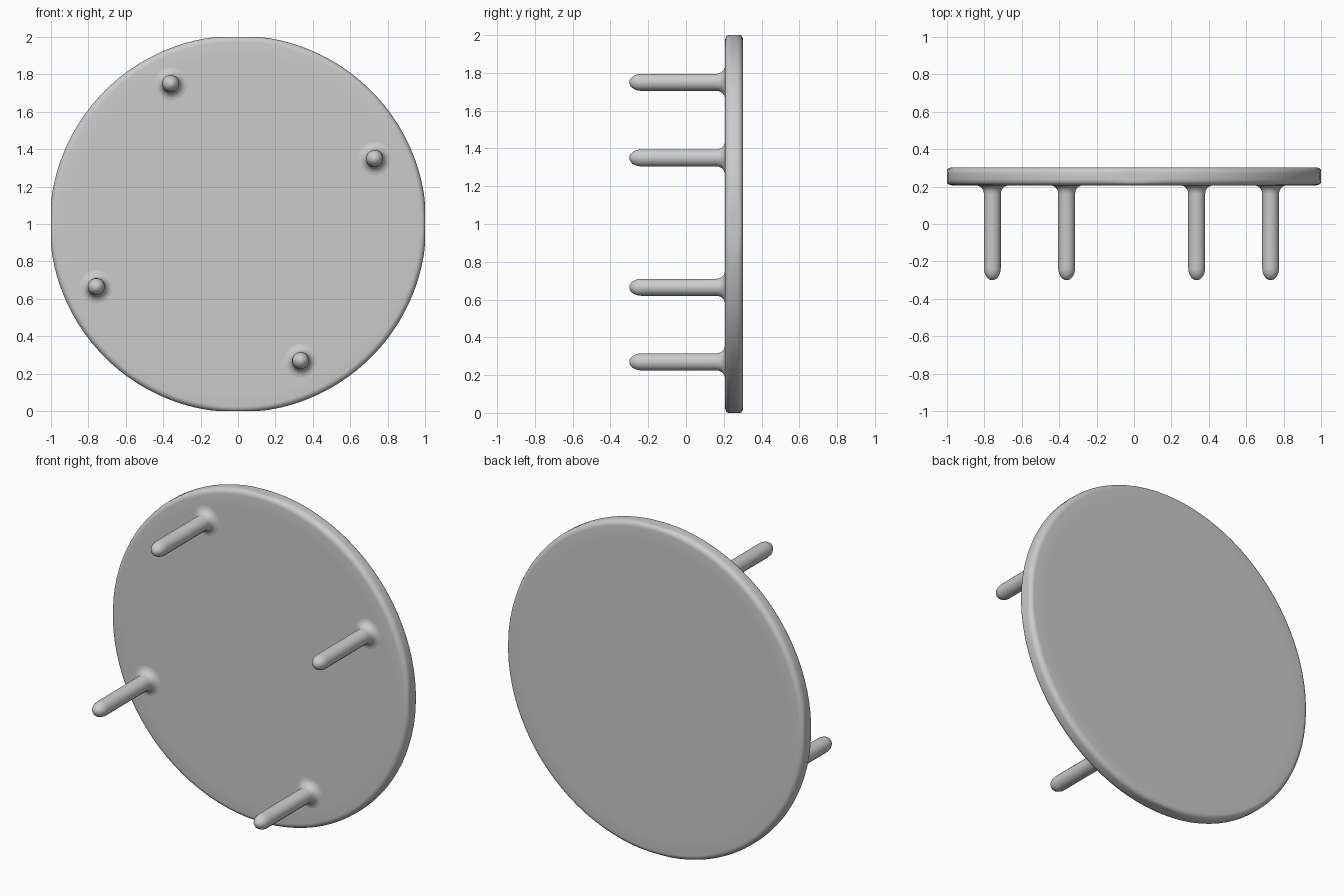
import bpy, bmesh, math

if "Cube" in bpy.data.objects:
    bpy.data.objects.remove(bpy.data.objects["Cube"], do_unlink=True)

grey = bpy.data.materials.new("plain grey")
grey.use_nodes = True
COLOUR = (0.6, 0.6, 0.6, 1)
grey.diffuse_color = COLOUR
grey.node_tree.nodes["Principled BSDF"].inputs["Base Color"].default_value = COLOUR


def arc(cr, cy, rad, a0, a1, steps, stretch=1.0):
    """Profile points (radius, y) along an arc, angles in degrees."""
    pts = []
    for i in range(steps + 1):
        a = math.radians(a0 + (a1 - a0) * i / steps)
        pts.append((cr + rad * math.cos(a), cy + rad * stretch * math.sin(a)))
    return pts


def lathe(name, profile, cx, cz, sides, limit=None):
    """Revolve a (radius, y) profile about a y axis through (cx, cz)."""
    bm = bmesh.new()
    rings = []
    for r, y in profile:
        ring = []
        for i in range(sides):
            a = 2 * math.pi * (i + 0.5) / sides
            x, z = r * math.cos(a), r * math.sin(a)
            if limit:
                x = max(-limit, min(limit, x))
                z = max(-limit, min(limit, z))
            ring.append(bm.verts.new((cx + x, y, cz + z)))
        rings.append(ring)
    for low, high in zip(rings, rings[1:]):
        for i in range(sides):
            j = (i + 1) % sides
            bm.faces.new((low[i], low[j], high[j], high[i]))
    bm.faces.new(rings[0])
    bm.faces.new(rings[-1])
    bmesh.ops.recalc_face_normals(bm, faces=bm.faces)
    mesh = bpy.data.meshes.new(name)
    bm.to_mesh(mesh)
    bm.free()
    mesh.materials.append(grey)
    obj = bpy.data.objects.new(name, mesh)
    bpy.context.collection.objects.link(obj)
    bpy.ops.object.select_all(action="DESELECT")
    obj.select_set(True)
    bpy.context.view_layer.objects.active = obj
    bpy.ops.object.shade_smooth_by_angle(angle=math.radians(40))
    return obj


# Round plate with a softened rim, very slightly flattened at its four extremes
R = 1.007
front, back, soft = 0.207, 0.302, 0.032
plate = ([(0.9, front)] + arc(R - soft, front + soft, soft, -90, 0, 6)
         + arc(R - soft, back - soft, soft, 0, 90, 6) + [(0.9, back)])
lathe("round_plate", plate, 0, 1, 96, limit=1.0)

# Four pegs with domed tips and flared roots
PEG_R, FLARE = 0.046, 0.045
peg = (arc(0, -0.235, PEG_R, -84, 0, 7, stretch=1.42)
       + arc(PEG_R + FLARE, front - FLARE, FLARE, 180, 90, 6)
       + [(PEG_R + FLARE, front + 0.01)])
spots = {"upper_right": (-0.36, 1.75), "upper_left": (0.73, 1.35),
         "lower_right": (-0.757, 0.665), "lower_left": (0.335, 0.27)}
for place, (x, z) in spots.items():
    lathe(place + "_peg", peg, x, z, 16)
